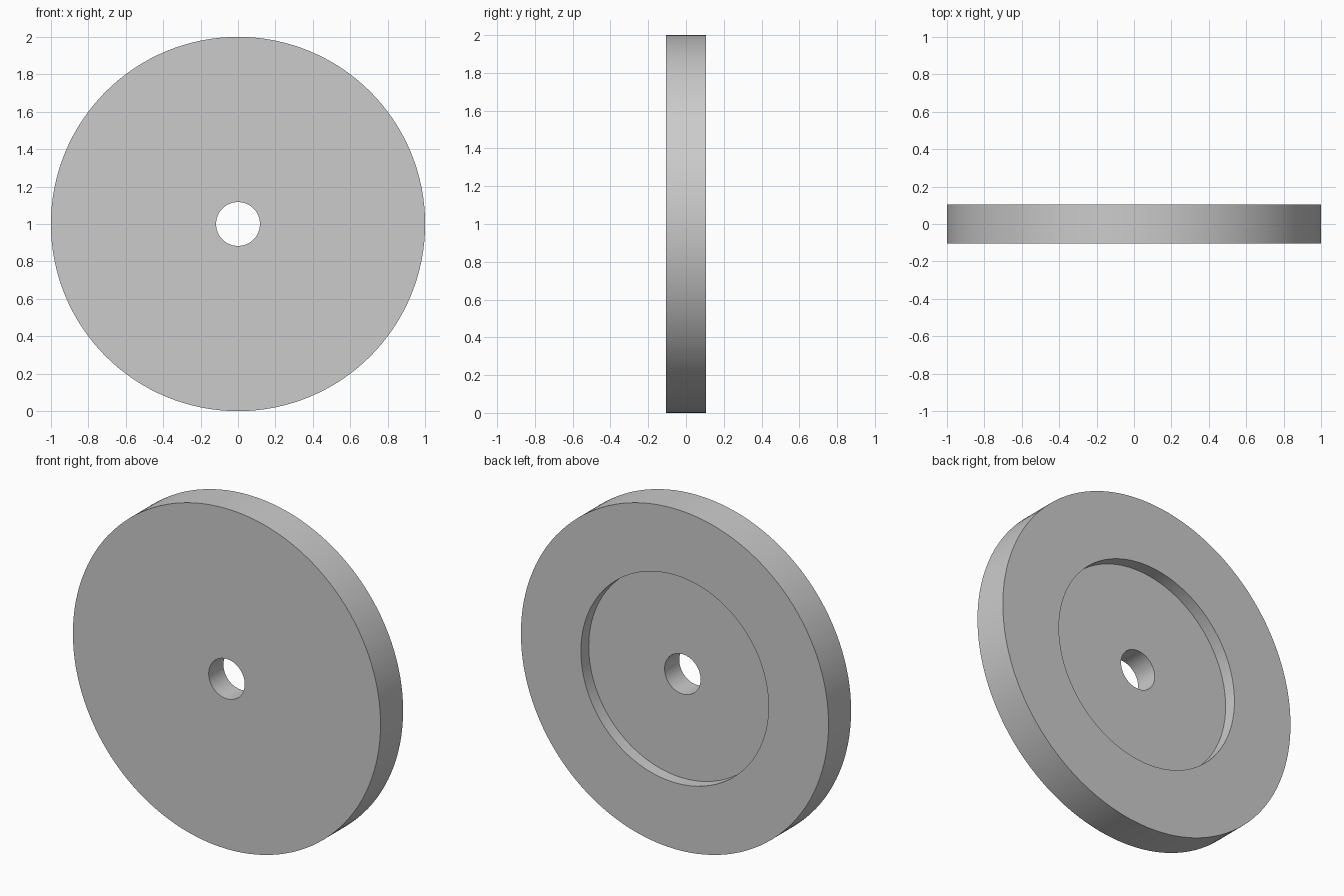
import bpy, bmesh, math
from mathutils import Vector

# Remove the default object
cube = bpy.data.objects.get("Cube")
if cube:
    bpy.data.objects.remove(cube, do_unlink=True)

SEGMENTS = 128
HALF_WIDTH = 0.105
RADIUS = 1.0
RECESS_RADIUS = 0.61
RECESS_DEPTH = 0.073
BORE_RADIUS = 0.117

# Plain grey material
grey = bpy.data.materials.new("grey")
grey.use_nodes = True
colour = (0.6, 0.6, 0.6, 1)
grey.diffuse_color = colour
grey.node_tree.nodes["Principled BSDF"].inputs["Base Color"].default_value = colour

# Closed cross-section (radius, y): flat front, rim, recessed back, bore
floor_y = HALF_WIDTH - RECESS_DEPTH
section = [
    (BORE_RADIUS, -HALF_WIDTH),
    (RADIUS, -HALF_WIDTH),
    (RADIUS, HALF_WIDTH),
    (RECESS_RADIUS, HALF_WIDTH),
    (RECESS_RADIUS, floor_y),
    (BORE_RADIUS, floor_y),
]

# Revolve the section about the y axis
bm = bmesh.new()
verts = [bm.verts.new((r, y, 0)) for r, y in section]
edges = [bm.edges.new((a, b)) for a, b in zip(verts, verts[1:] + verts[:1])]
bmesh.ops.spin(bm, geom=verts + edges, cent=(0, 0, 0), axis=(0, 1, 0),
               angle=math.tau, steps=SEGMENTS, use_merge=False)
bmesh.ops.remove_doubles(bm, verts=bm.verts, dist=0.0005)
bmesh.ops.recalc_face_normals(bm, faces=bm.faces)
bmesh.ops.translate(bm, verts=bm.verts, vec=Vector((0, 0, RADIUS)))

mesh = bpy.data.meshes.new("recessed_disc")
bm.to_mesh(mesh)
bm.free()
mesh.materials.append(grey)
disc = bpy.data.objects.new("recessed_disc", mesh)
bpy.context.collection.objects.link(disc)

# Smooth round walls, sharp rims
bpy.ops.object.select_all(action="DESELECT")
disc.select_set(True)
bpy.context.view_layer.objects.active = disc
bpy.ops.object.shade_smooth_by_angle(angle=math.radians(30))
